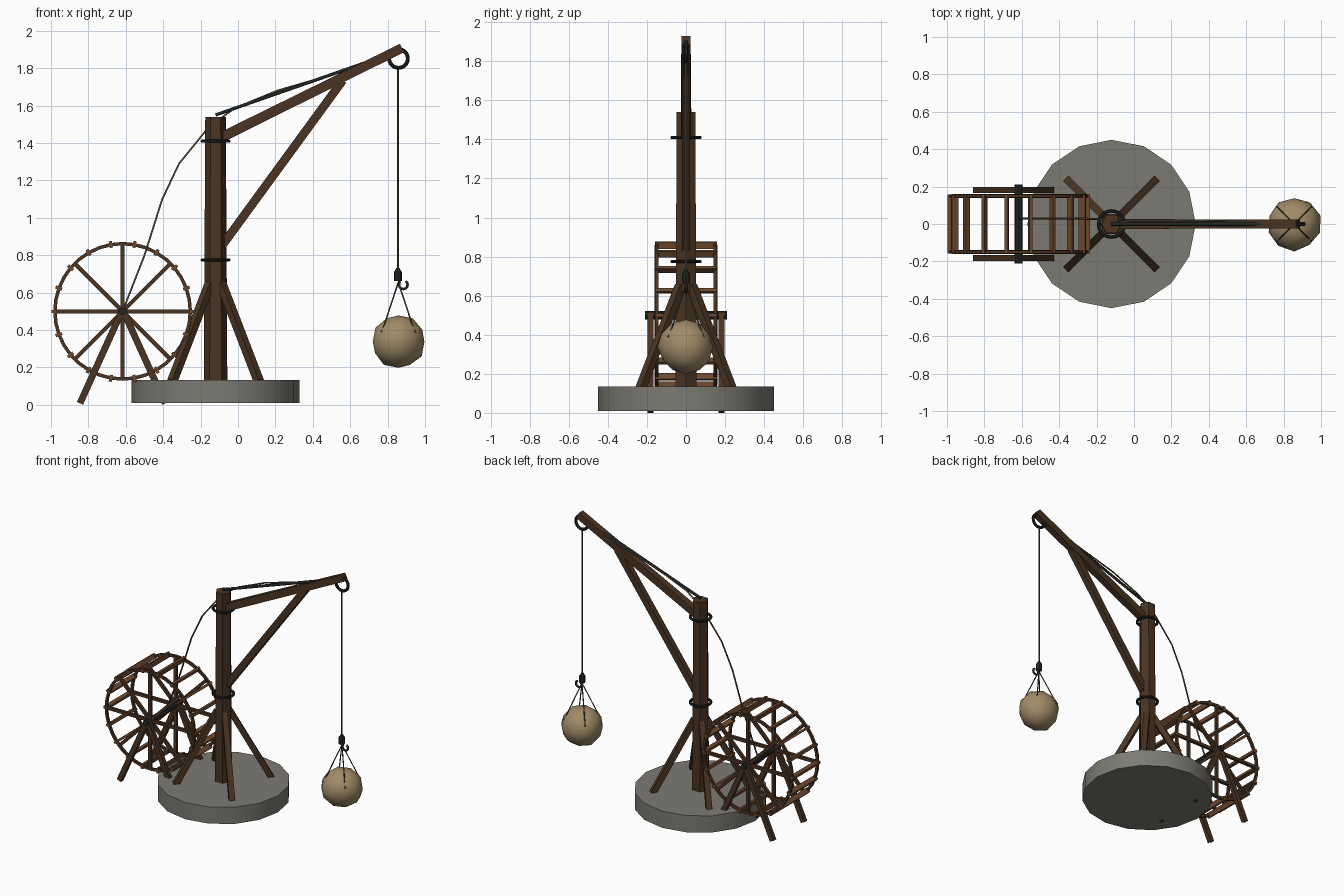
import bpy, bmesh, math, random
from mathutils import Vector, Matrix

if "Cube" in bpy.data.objects:
    bpy.data.objects.remove(bpy.data.objects["Cube"])

random.seed(4)


def material(name, rgb):
    m = bpy.data.materials.new(name)
    m.diffuse_color = (*rgb, 1)
    m.use_nodes = True
    m.node_tree.nodes["Principled BSDF"].inputs["Base Color"].default_value = m.diffuse_color
    return m


DARK_WOOD = material("dark_wood", (0.068, 0.034, 0.016))
PLANK_WOOD = material("plank_wood", (0.15, 0.065, 0.028))
GREY_STONE = material("grey_stone", (0.20, 0.195, 0.17))
TAN_ROCK = material("tan_rock", (0.36, 0.26, 0.14))
IRON = material("black_iron", (0.016, 0.02, 0.016))
ROPE = material("rope", (0.085, 0.07, 0.045))


def finish(name, bm, mat, smooth=False):
    bmesh.ops.recalc_face_normals(bm, faces=bm.faces)
    me = bpy.data.meshes.new(name)
    bm.to_mesh(me)
    bm.free()
    me.materials.append(mat)
    ob = bpy.data.objects.new(name, me)
    bpy.context.collection.objects.link(ob)
    if smooth:
        bpy.ops.object.select_all(action='DESELECT')
        ob.select_set(True)
        bpy.context.view_layer.objects.active = ob
        bpy.ops.object.shade_smooth_by_angle(angle=math.radians(35))
    return ob


def add_beam(bm, a, b, wide, deep, taper=1.0):
    """Square timber from a to b; wide is the horizontal width."""
    a, b = Vector(a), Vector(b)
    z = (b - a).normalized()
    up = Vector((0, 0, 1)) if abs(z.z) < 0.99 else Vector((1, 0, 0))
    side = up.cross(z).normalized()
    other = z.cross(side)
    ends = []
    for p, k in ((a, 1), (b, taper)):
        ends.append([bm.verts.new(p + side * sx * wide * k / 2 + other * sy * deep * k / 2)
                     for sx, sy in ((-1, -1), (1, -1), (1, 1), (-1, 1))])
    bm.faces.new(ends[0])
    bm.faces.new(ends[1])
    for i in range(4):
        j = (i + 1) % 4
        bm.faces.new((ends[0][i], ends[0][j], ends[1][j], ends[1][i]))


def beam(name, a, b, wide, deep, mat=DARK_WOOD, taper=1.0):
    bm = bmesh.new()
    add_beam(bm, a, b, wide, deep, taper)
    return finish(name, bm, mat)


def cylinder(name, loc, r1, r2, depth, sides, mat, axis='Z', smooth=False):
    bm = bmesh.new()
    m = Matrix.Translation(loc)
    if axis == 'Y':
        m = m @ Matrix.Rotation(math.pi / 2, 4, 'X')
    m = m @ Matrix.Rotation(math.pi / 2, 4, 'Z')
    bmesh.ops.create_cone(bm, cap_ends=True, segments=sides, radius1=r1, radius2=r2,
                          depth=depth, matrix=m)
    return finish(name, bm, mat, smooth)


def ring(name, loc, radius, rx, rz, mat, axis='Z', n=32, m=8):
    """Ring with an elliptical section, rx radial and rz along the axis."""
    bm = bmesh.new()
    rows = []
    for i in range(n):
        t = 2 * math.pi * i / n
        row = []
        for j in range(m):
            s = 2 * math.pi * (j + 0.5) / m
            r, h = radius + rx * math.cos(s), rz * math.sin(s)
            p = (r * math.cos(t), r * math.sin(t), h) if axis == 'Z' else (r * math.cos(t), h, r * math.sin(t))
            row.append(bm.verts.new(Vector(loc) + Vector(p)))
        rows.append(row)
    for i in range(n):
        a, b = rows[i], rows[(i + 1) % n]
        for j in range(m):
            k = (j + 1) % m
            bm.faces.new((a[j], a[k], b[k], b[j]))
    return finish(name, bm, mat, True)


def cord(name, paths, radius, mat):
    """Round cord along one or more polylines."""
    cu = bpy.data.curves.new(name, 'CURVE')
    cu.dimensions = '3D'
    cu.bevel_depth = radius
    cu.bevel_resolution = 1
    cu.use_fill_caps = True
    for pts in paths:
        sp = cu.splines.new('POLY')
        sp.points.add(len(pts) - 1)
        for p, co in zip(sp.points, pts):
            p.co = (*co, 1)
    cu.materials.append(mat)
    ob = bpy.data.objects.new(name, cu)
    bpy.context.collection.objects.link(ob)
    return ob


# Round stone base and six-sided mast
MX = -0.12
cylinder("stone_base", (MX, 0, 0.072), 0.45, 0.45, 0.124, 16, GREY_STONE, smooth=True)
bm = bmesh.new()
bmesh.ops.create_cone(bm, cap_ends=True, segments=6, radius1=0.063, radius2=0.055, depth=1.42,
                      matrix=Matrix.Translation((MX, 0, 0.83)) @ Matrix.Rotation(math.pi / 2, 4, 'Z'))
# Put the corners of the mast along x
if max(v.co.x for v in bm.verts) - MX < 0.06:
    bmesh.ops.rotate(bm, verts=bm.verts, cent=(MX, 0, 0), matrix=Matrix.Rotation(math.pi / 6, 3, 'Z'))
finish("mast", bm, DARK_WOOD)
for i, z in enumerate((0.775, 1.41)):
    ring(f"mast_band_{i}", (MX, 0, z), 0.07, 0.01, 0.009, IRON)

# Four raking struts at the foot of the mast
for sx in (-1, 1):
    for sy in (-1, 1):
        beam("mast_strut", (MX + sx * 0.03, sy * 0.03, 0.65),
             (MX + sx * 0.232, sy * 0.232, 0.125), 0.04, 0.04)

# Boom and diagonal brace
beam("boom", (-0.11, 0, 1.42), (0.877, 0, 1.908), 0.052, 0.054, taper=0.92)
beam("boom_brace", (-0.09, 0, 0.845), (0.56, 0, 1.735), 0.042, 0.046)

# Iron stay above the boom and ring at its tip
cord("boom_stay", [[(-0.12, 0, 1.55), (0.84, 0, 1.885)]], 0.01, IRON)
ring("boom_tip_ring", (0.858, 0, 1.852), 0.05, 0.011, 0.011, IRON, 'Y', 20)

# Hoisting rope from the axle over the mast to the tip ring, and the fall
cord("hoist_rope", [[(-0.617, 0.03, 0.5), (-0.50, 0.03, 0.80), (-0.405, 0.03, 1.10),
                     (-0.315, 0.03, 1.29), (-0.155, 0.025, 1.487), (-0.02, 0.02, 1.585),
                     (0.21, 0.02, 1.68), (0.52, 0.015, 1.77), (0.855, 0.01, 1.875)]],
     0.0055, ROPE)
cord("hanging_rope", [[(0.855, 0, 1.81), (0.855, 0, 0.71)]], 0.0055, ROPE)

# Block with curved hook
cylinder("hook_block", (0.855, 0, 0.687), 0.021, 0.021, 0.05, 8, IRON)
cylinder("hook_block_cap", (0.855, 0, 0.722), 0.019, 0.008, 0.022, 8, IRON)
hook = [(0.86, 0, 0.67)] + [(0.884 + 0.023 * math.cos(math.radians(a)), 0,
                             0.642 + 0.023 * math.sin(math.radians(a))) for a in range(150, 421, 30)]
cord("hook", [hook], 0.008, IRON)

# Boulder and its rope sling
C = Vector((0.857, 0, 0.338))
bm = bmesh.new()
bmesh.ops.create_icosphere(bm, subdivisions=2, radius=0.144)
for v in bm.verts:
    v.co *= random.uniform(0.95, 1.03)
    v.co += C
finish("boulder", bm, TAN_ROCK, True)
sling = []
for k in range(4):
    a = math.pi / 4 + k * math.pi / 2
    d = Vector((math.cos(a), math.sin(a), 0))
    sling.append([(0.857, 0, 0.655)] + [tuple(C + d * 0.14 * math.sin(t) + Vector((0, 0, 0.14 * math.cos(t))))
                                        for t in (0.85, 1.2)])
cord("sling", sling, 0.004, ROPE)

# Treadwheel: two rims, spokes, cross planks and axle
W = Vector((-0.617, 0, 0.5))
spokes, planks = bmesh.new(), bmesh.new()
for s in (-1, 1):
    y = s * 0.15
    ring("wheel_rim", W + Vector((0, y, 0)), 0.362, 0.013, 0.012, DARK_WOOD, 'Y', 36, 4)
    for k in range(4):
        a = k * math.pi / 4
        d = Vector((math.cos(a), 0, math.sin(a))) * 0.36
        o = W + Vector((0, y, 0))
        add_beam(spokes, o - d, o + d, 0.02, 0.022)
finish("wheel_spokes", spokes, DARK_WOOD)
for k in range(18):
    a = math.radians(10 + 20 * k)
    m = Matrix.Translation(W) @ Matrix.Rotation(a, 4, 'Y') @ Matrix.Translation((0, 0, 0.363))
    m = m @ Matrix.Diagonal((0.017, 0.318, 0.036, 1))
    bmesh.ops.create_cube(planks, size=1, matrix=m)
finish("wheel_planks", planks, PLANK_WOOD)
cylinder("wheel_axle", W, 0.021, 0.021, 0.42, 8, IRON, 'Y')

# Splayed trestle legs on both sides of the wheel
for s in (-1, 1):
    for x in (-0.845, -0.389):
        beam("trestle_leg", (W.x, s * 0.182, 0.51), (x, s * 0.182, 0.008), 0.03, 0.036)
